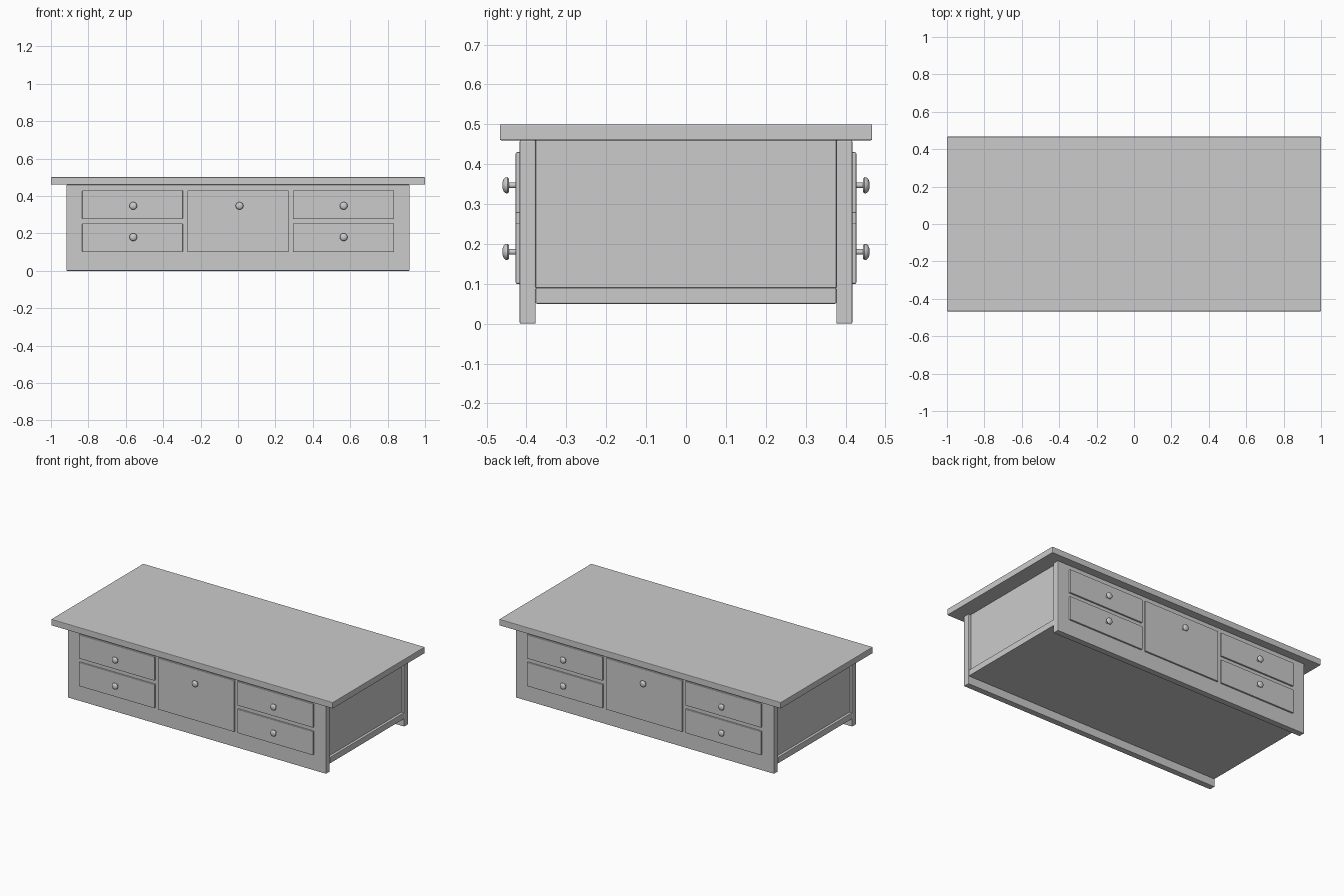
import bpy, bmesh
from math import pi, cos, sin

if "Cube" in bpy.data.objects:
    bpy.data.objects.remove(bpy.data.objects["Cube"])


def finish(name, bm):
    bmesh.ops.recalc_face_normals(bm, faces=bm.faces)
    me = bpy.data.meshes.new(name)
    bm.to_mesh(me)
    bm.free()
    ob = bpy.data.objects.new(name, me)
    bpy.context.collection.objects.link(ob)
    return ob


def box(name, x, y, z, bevel=0.003):
    """Box spanning the (min, max) ranges, with slightly eased edges."""
    bm = bmesh.new()
    bmesh.ops.create_cube(bm, size=1)
    for v in bm.verts:
        v.co = [(a + b) / 2 + c * (b - a) for (a, b), c in zip((x, y, z), v.co)]
    ob = finish(name, bm)
    mod = ob.modifiers.new("eased_edges", 'BEVEL')
    mod.width = bevel
    mod.segments = 2
    return ob


# Knob profile: (radius, distance out from the centre plane)
KNOB = [(0.007, 0.42), (0.007, 0.445), (0.017, 0.444), (0.0205, 0.448),
        (0.0195, 0.453), (0.015, 0.4575), (0.008, 0.460)]


def knob(name, x, z, side, n=24):
    bm = bmesh.new()
    rings = [[bm.verts.new((x + r * cos(2 * pi * i / n), side * d, z + r * sin(2 * pi * i / n)))
              for i in range(n)] for r, d in KNOB]
    for a, b in zip(rings, rings[1:]):
        for i in range(n):
            bm.faces.new((a[i], a[(i + 1) % n], b[(i + 1) % n], b[i]))
    bm.faces.new(rings[0])
    bm.faces.new(rings[-1])
    ob = finish(name, bm)
    bpy.ops.object.select_all(action='DESELECT')
    ob.select_set(True)
    bpy.context.view_layer.objects.active = ob
    bpy.ops.object.shade_smooth_by_angle(angle=pi / 4)


# Carcass
box("table_top", (-1, 1), (-0.467, 0.467), (0.46, 0.50))
box("bottom_board", (-0.916, 0.916), (-0.377, 0.377), (0.05, 0.09))
box("left_side_panel", (-0.90, -0.86), (-0.377, 0.377), (0.09, 0.46), 0.001)
box("right_side_panel", (0.86, 0.90), (-0.377, 0.377), (0.09, 0.46), 0.001)

# Drawer fronts: label, x range, z range, knob x, knob z
LOW, HIGH = (0.10, 0.253), (0.277, 0.43)
DRAWERS = [
    ("upper_left", (-0.833, -0.295), HIGH, -0.56, 0.347),
    ("lower_left", (-0.833, -0.295), LOW, -0.56, 0.18),
    ("centre", (-0.271, 0.271), (0.10, 0.43), 0.008, 0.347),
    ("upper_right", (0.293, 0.831), HIGH, 0.565, 0.347),
    ("lower_right", (0.293, 0.831), LOW, 0.565, 0.18),
]

# Front and back faces carry the same drawers, turned half way round
for face, s in (("front", -1), ("back", 1)):
    box(face + "_panel", (-0.917, 0.917), sorted((s * 0.377, s * 0.417)), (0, 0.46))
    for label, xr, zr, kx, kz in DRAWERS:
        name = f"{face}_{label}_drawer"
        box(name, sorted((-s * xr[0], -s * xr[1])), sorted((s * 0.407, s * 0.427)), zr)
        knob(name + "_knob", -s * kx, kz, s)
